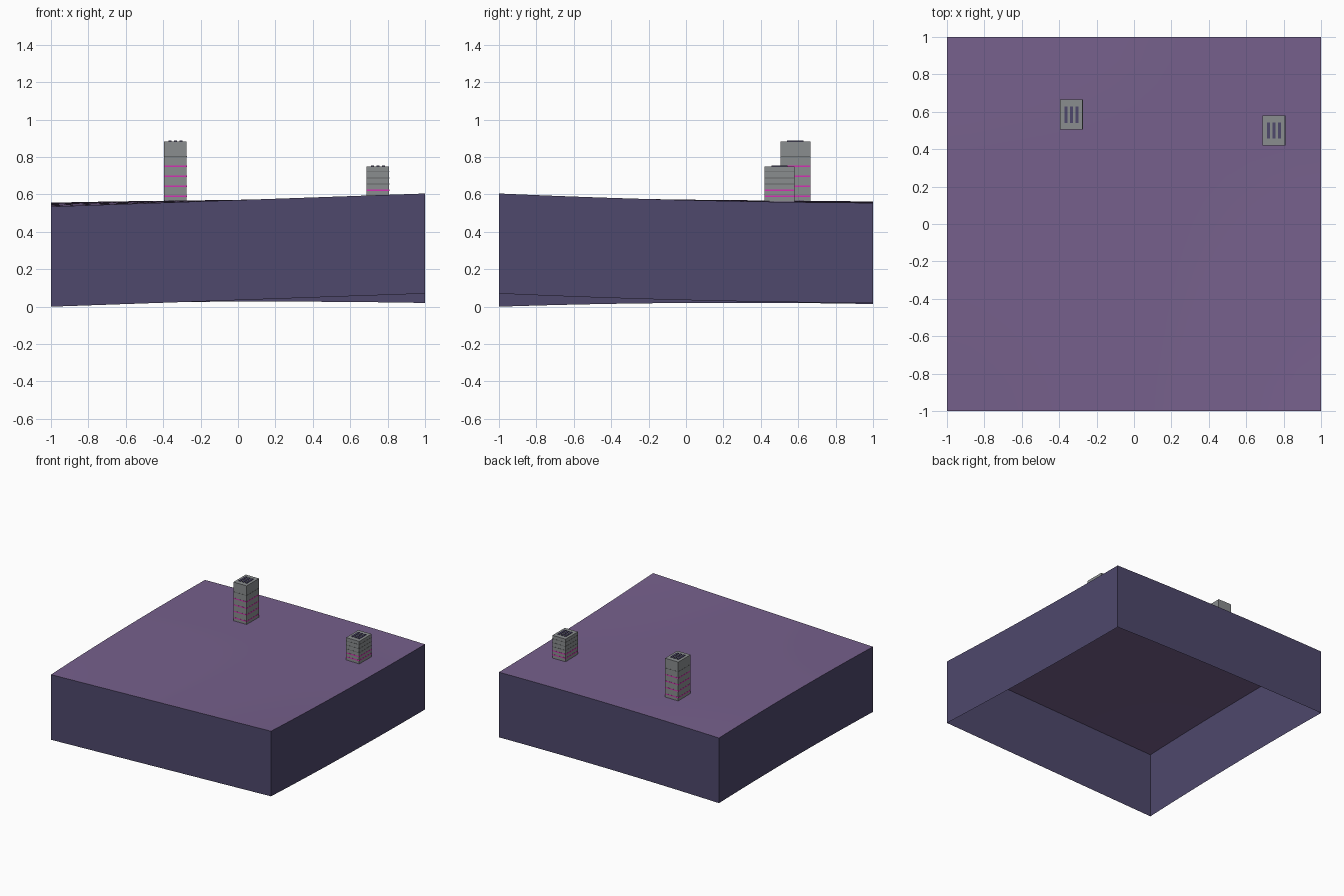
import bpy
import bmesh
import math
from mathutils import Matrix

if "Cube" in bpy.data.objects:
    bpy.data.objects.remove(bpy.data.objects["Cube"])


def material(name, rgb):
    linear = [((c / 255 + 0.055) / 1.055) ** 2.4 for c in rgb] + [1]
    mat = bpy.data.materials.new(name)
    mat.use_nodes = True
    mat.diffuse_color = linear
    mat.node_tree.nodes["Principled BSDF"].inputs["Base Color"].default_value = linear
    return mat


GROUND = material("muted purple", (118, 96, 140))
INDIGO = material("dark indigo", (78, 72, 108))
CONCRETE = material("grey", (138, 141, 143))
SEAM = material("dark grey", (100, 103, 104))
NEON = material("magenta", (212, 48, 178))


def finish(bm, name, mats):
    mesh = bpy.data.meshes.new(name)
    bm.to_mesh(mesh)
    bm.free()
    for mat in mats:
        mesh.materials.append(mat)
    obj = bpy.data.objects.new(name, mesh)
    bpy.context.collection.objects.link(obj)
    return obj


def box(name, center, size, mat):
    bm = bmesh.new()
    bmesh.ops.create_cube(bm, size=1, matrix=Matrix.Translation(center) @ Matrix.Diagonal((*size, 1)))
    return finish(bm, name, [mat])


def ground_height(x, y):
    # Blend of the four corner heights, with gentle swells along the edges
    west = 0.535 * (1 - y) / 2 + 0.549 * (1 + y) / 2
    east = 0.605 * (1 - y) / 2 + 0.555 * (1 + y) / 2
    z = west * (1 - x) / 2 + east * (1 + x) / 2
    bow_x, bow_y = 1 - x * x, 1 - y * y
    return z + bow_y * (0.0015 - 0.0115 * x) + bow_x * 0.005 * (1 + y) + 0.003 * bow_x * bow_y


# Ground slab: rolling top sheet with an open-bottomed skirt
SKIRT = 0.535
bm = bmesh.new()
bmesh.ops.create_grid(bm, x_segments=16, y_segments=16, size=1)
for v in bm.verts:
    v.co.z = ground_height(v.co.x, v.co.y)
rim = [e for e in bm.edges if e.is_boundary]
skirt = bmesh.ops.extrude_edge_only(bm, edges=rim)["geom"]
for v in skirt:
    if isinstance(v, bmesh.types.BMVert):
        v.co.z -= SKIRT
bmesh.ops.recalc_face_normals(bm, faces=bm.faces)
bm.normal_update()
if max(bm.faces, key=lambda f: abs(f.normal.z)).normal.z < 0:
    bmesh.ops.reverse_faces(bm, faces=bm.faces)
for f in bm.faces:
    f.material_index = 0 if abs(f.normal.z) > 0.5 else 1
slab = finish(bm, "ground_slab", [GROUND, INDIGO])
bpy.context.view_layer.objects.active = slab
slab.select_set(True)
bpy.ops.object.shade_smooth_by_angle(angle=math.radians(30))
slab.select_set(False)


# Towers: grey block, floor bands and three roof vents
WIDTH, DEPTH = 0.12, 0.16


def tower(name, x, y, top, spacing, lit):
    base = 0.555
    box(name, (x, y, (base + top) / 2), (WIDTH, DEPTH, top - base), CONCRETE)
    for i in range(5):
        glowing = i < lit
        box(f"{name}_band_{i + 1}", (x, y, 0.591 + i * spacing),
            (WIDTH + 0.002, DEPTH + 0.002, 0.008 if glowing else 0.004),
            NEON if glowing else SEAM)
    for i in (-1, 0, 1):
        box(f"{name}_roof_vent_{i + 2}", (x + i * 0.029, y, top + 0.002),
            (0.016, 0.088, 0.006), INDIGO)


tower("tall_tower", -0.335, 0.585, 0.883, 0.053, 4)
tower("short_tower", 0.748, 0.5, 0.749, 0.0325, 2)
